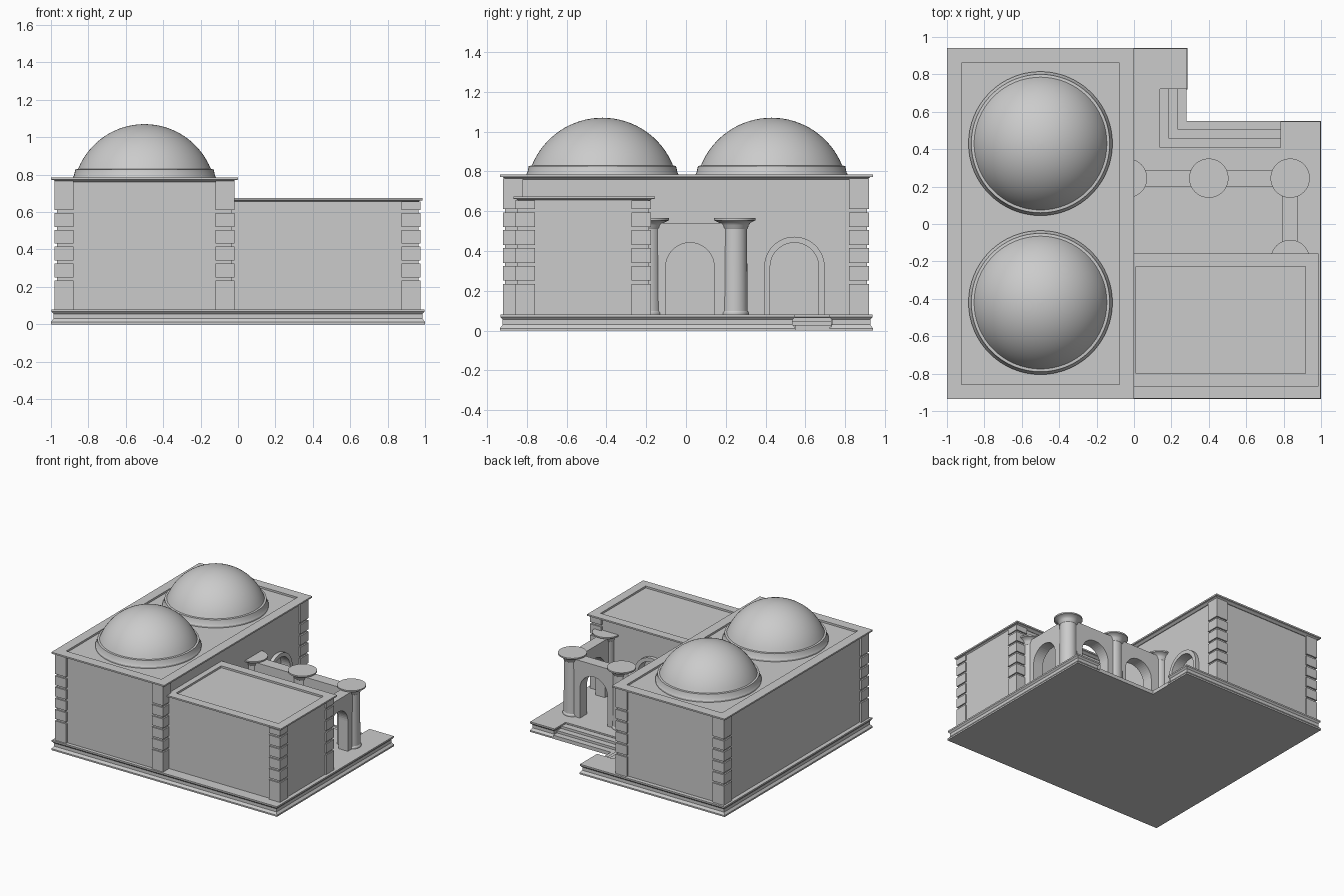
import bpy, bmesh, math
from mathutils import Vector

cube = bpy.data.objects.get("Cube")
if cube:
    bpy.data.objects.remove(cube, do_unlink=True)

stone = bpy.data.materials.new("light_grey_stone")
stone.use_nodes = True
GREY = (0.6, 0.6, 0.6, 1)
stone.diffuse_color = GREY
stone.node_tree.nodes["Principled BSDF"].inputs["Base Color"].default_value = GREY

FLOOR = 0.08
ARCH_R, SPRING = 0.122, 0.32


def finish(name, bm, smooth=False):
    bmesh.ops.recalc_face_normals(bm, faces=bm.faces)
    mesh = bpy.data.meshes.new(name)
    bm.to_mesh(mesh)
    bm.free()
    mesh.materials.append(stone)
    ob = bpy.data.objects.new(name, mesh)
    bpy.context.collection.objects.link(ob)
    if smooth:
        bpy.ops.object.select_all(action='DESELECT')
        ob.select_set(True)
        bpy.context.view_layer.objects.active = ob
        bpy.ops.object.shade_smooth_by_angle(angle=math.radians(30))
    return ob


def skin(bm, rings):
    """Join rings of points with quads and cap both ends."""
    loops = [[bm.verts.new(p) for p in ring] for ring in rings]
    for a, b in zip(loops, loops[1:]):
        for i in range(len(a)):
            j = (i + 1) % len(a)
            bm.faces.new((a[i], a[j], b[j], b[i]))
    bm.faces.new(loops[0][::-1])
    bm.faces.new(loops[-1])


def moulded(name, outline, levels):
    """Stack a square-cornered, counter-clockwise outline at (inset, z) levels."""
    pts = [Vector(p) for p in outline]
    shift = []
    for i, p in enumerate(pts):
        d1 = (p - pts[i - 1]).normalized()
        d2 = (pts[(i + 1) % len(pts)] - p).normalized()
        shift.append(Vector((-d1.y - d2.y, d1.x + d2.x)))
    bm = bmesh.new()
    skin(bm, [[(*(p + s * inset), z) for p, s in zip(pts, shift)] for inset, z in levels])
    return finish(name, bm)


def rect(x0, x1, y0, y1):
    return [(x0, y0), (x1, y0), (x1, y1), (x0, y1)]


def box(name, x0, x1, y0, y1, z0, z1):
    return moulded(name, rect(x0, x1, y0, y1), [(0, z0), (0, z1)])


def slab(name, profile, along, a, b):
    """Extrude an upright (s, z) profile running along x or y, from a to b."""
    bm = bmesh.new()
    skin(bm, [[(s, d, z) if along == 'x' else (d, s, z) for s, z in profile] for d in (a, b)])
    return finish(name, bm)


def arch(c, r, steps=24):
    arc = [(c - r * math.cos(math.pi * i / steps), SPRING + r * math.sin(math.pi * i / steps))
           for i in range(steps + 1)]
    return [(c - r, FLOOR)] + arc + [(c + r, FLOOR)]


def arched_wall(name, s0, s1, top, c, along, a, b):
    profile = [(s0, FLOOR)] + arch(c, ARCH_R) + [(s1, FLOOR), (s1, top), (s0, top)]
    return slab(name, profile, along, a, b)


def door_frame(name, c, along, a, b):
    return slab(name, arch(c, ARCH_R + 0.03) + arch(c, ARCH_R)[::-1], along, a, b)


def lathe(name, x, y, profile, segments=48):
    bm = bmesh.new()
    turns = [2 * math.pi * i / segments for i in range(segments)]
    skin(bm, [[(x + r * math.cos(t), y + r * math.sin(t), z) for t in turns] for r, z in profile])
    return finish(name, bm, True)


def pier(name, x, y, top):
    """Corner pier with five horizontal grooves."""
    levels = [(0, FLOOR)]
    for i in range(5):
        z = 0.235 + 0.09 * i
        levels += [(0, z), (0.011, z), (0.011, z + 0.016), (0, z + 0.016)]
    levels.append((0, top))
    return moulded(name, rect(x - 0.05, x + 0.05, y - 0.05, y + 0.05), levels)


def roof(name, outline, top, rim):
    """Cornice with a sunken roof deck."""
    return moulded(name, outline, [(0.03, top - 0.025), (0.015, top - 0.014), (0, top - 0.012),
                                   (0, top), (rim, top), (rim, top - 0.015)])


# Plinth and corner steps
moulded("plinth",
        [(-1, -0.935), (1, -0.935), (1, 0.55), (0.78, 0.55), (0.78, 0.41),
         (0.14, 0.41), (0.14, 0.72), (0.285, 0.72), (0.285, 0.94), (-1, 0.94)],
        [(0, 0), (0, 0.012), (0.014, 0.03), (0.014, 0.055), (0.002, 0.068), (0.002, FLOOR)])
for i in range(3):
    e = 0.047 * (i + 1)
    moulded(f"step_{3 - i}",
            [(0.12, 0.39), (0.79, 0.39), (0.79, 0.41 + e), (0.14 + e, 0.41 + e),
             (0.14 + e, 0.73), (0.12, 0.73)],
            [(0, 0), (0, 0.067 - 0.019 * i)])

# Main hall
box("hall_walls", -0.965, -0.085, -0.905, 0.905, FLOOR, 0.77)
arched_wall("hall_door_wall", -0.905, 0.905, 0.77, 0.545, 'y', -0.085, -0.035)
door_frame("hall_door_frame", 0.545, 'y', -0.06, -0.005)
roof("hall_roof", rect(-1, 0, -0.935, 0.94), 0.785, 0.078)
for side, x in (("right", -0.93), ("left", -0.07)):
    for end, y in (("front", -0.87), ("back", 0.87)):
        pier(f"hall_pier_{end}_{side}", x, y, 0.765)

# Domes on flared drums
RADIUS = 0.3825
HALF = math.asin(0.355 / RADIUS)
for end, y in (("front", -0.42), ("back", 0.43)):
    lathe(f"drum_{end}", -0.5, y, [(0.385, 0.765), (0.385, 0.782), (0.377, 0.795),
                                  (0.37, 0.828), (0.35, 0.83)], 64)
    cap = [(RADIUS * math.sin(HALF * k / 16), 1.07 - RADIUS * (1 - math.cos(HALF * k / 16)))
           for k in range(16, 0, -1)]
    lathe(f"dome_{end}", -0.5, y, cap + [(0.002, 1.07)], 64)

# Side wing
box("wing_walls", -0.06, 0.965, -0.845, -0.24, FLOOR, 0.66)
arched_wall("wing_door_wall", -0.06, 0.965, 0.66, 0.42, 'x', -0.24, -0.19)
door_frame("wing_door_frame", 0.42, 'x', -0.215, -0.16)
roof("wing_roof", rect(-0.06, 0.987, -0.868, -0.157), 0.675, 0.07)
for end, y in (("front", -0.81), ("back", -0.225)):
    pier(f"wing_pier_{end}", 0.925, y, 0.655)

# Arcade walls
arched_wall("arcade_wall_inner", -0.04, 0.4, 0.54, 0.2, 'x', 0.2, 0.29)
arched_wall("arcade_wall_outer", 0.4, 0.835, 0.54, 0.615, 'x', 0.2, 0.29)
arched_wall("arcade_wall_side", -0.2, 0.245, 0.54, 0.02, 'y', 0.79, 0.875)

# Columns with flared capitals
COLUMN = [(0.071, FLOOR), (0.071, 0.09), (0.065, 0.1), (0.063, 0.3), (0.062, 0.51),
          (0.066, 0.515), (0.07, 0.53), (0.08, 0.543), (0.098, 0.552), (0.105, 0.554), (0.105, 0.565)]
for name, x, y in (("hall", -0.035, 0.245), ("middle", 0.4, 0.245),
                   ("corner", 0.835, 0.245), ("wing", 0.835, -0.19)):
    lathe(f"column_{name}", x, y, COLUMN)
